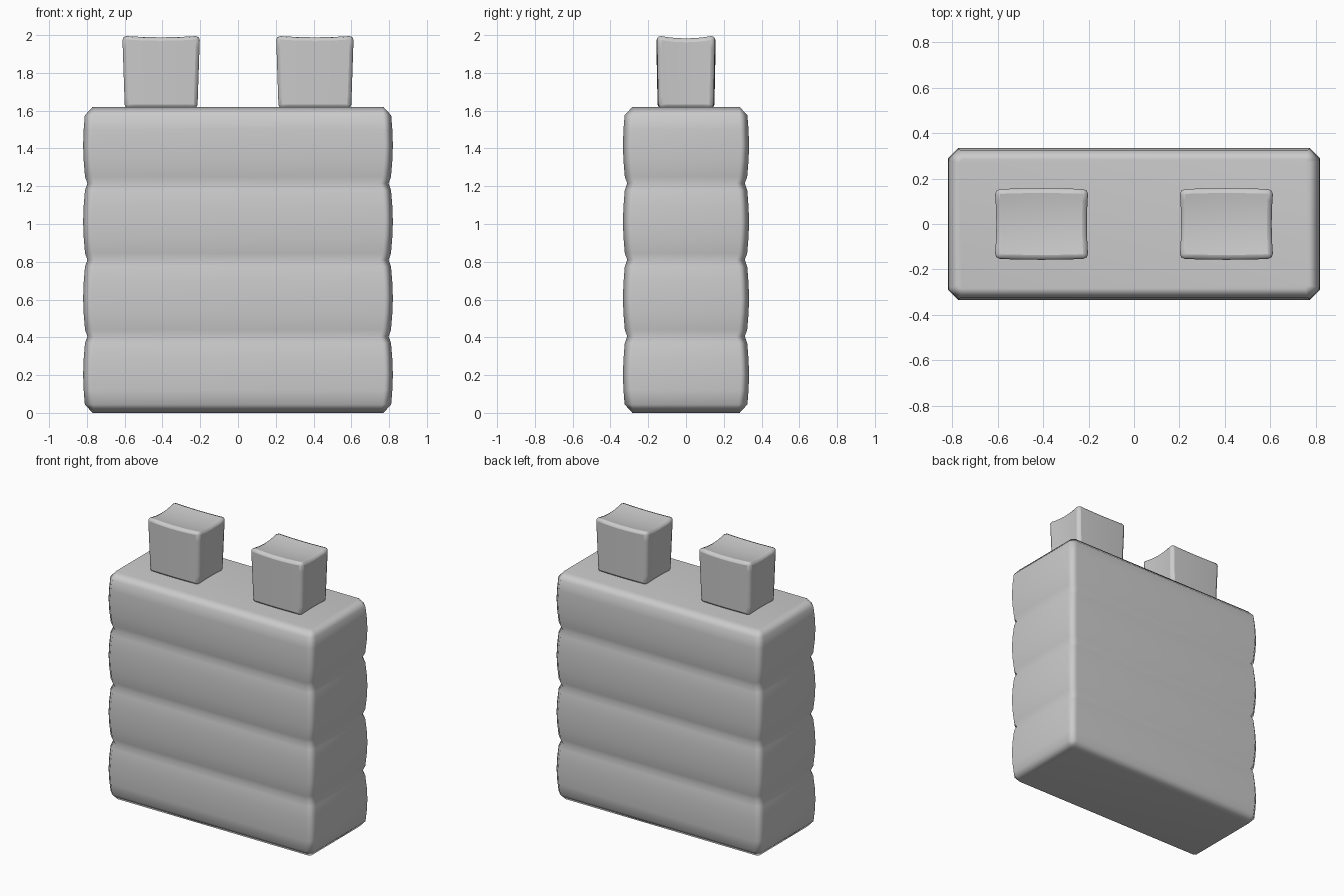
import bpy, bmesh

if "Cube" in bpy.data.objects:
    bpy.data.objects.remove(bpy.data.objects["Cube"])

SEG = 0.405          # height of one padded layer
LAYERS = 4
TOP = SEG * LAYERS


def finish(bm, name, angle):
    bmesh.ops.recalc_face_normals(bm, faces=bm.faces)
    mesh = bpy.data.meshes.new(name)
    bm.to_mesh(mesh)
    bm.free()
    obj = bpy.data.objects.new(name, mesh)
    bpy.context.collection.objects.link(obj)
    bpy.ops.object.select_all(action='DESELECT')
    obj.select_set(True)
    bpy.context.view_layer.objects.active = obj
    bpy.ops.object.shade_smooth_by_angle(angle=angle)
    return obj


def ring(bm, z, hx, hy, c):
    # rectangle with chamfered corners
    pts = [(hx, hy - c), (hx - c, hy), (c - hx, hy), (-hx, hy - c),
           (-hx, c - hy), (c - hx, -hy), (hx - c, -hy), (hx, c - hy)]
    return [bm.verts.new((x, y, z)) for x, y in pts]


# Body: stacked bulging layers, lofted from (height, inset) rings
profile = [(0, 0.05), (0.045, 0.009)]
for i in range(LAYERS):
    z = i * SEG
    if i:
        profile += [(z, 0.023), (z + 0.035, 0.01)]
    profile += [(z + 0.12, 0.003), (z + SEG / 2, 0), (z + SEG - 0.12, 0.003)]
    if i < LAYERS - 1:
        profile.append((z + SEG - 0.035, 0.01))
profile += [(TOP - 0.045, 0.009), (TOP, 0.05)]

bm = bmesh.new()
rings = [ring(bm, z, 0.82 - d, 0.334 - d, 0.045 if 0 < z < TOP else 0.015)
         for z, d in profile]
for a, b in zip(rings, rings[1:]):
    for k in range(8):
        bm.faces.new((a[k], a[(k + 1) % 8], b[(k + 1) % 8], b[k]))
bm.faces.new(rings[0])
bm.faces.new(rings[-1])
body = finish(bm, "layered_body", 1.0)
weighted = body.modifiers.new("soft_normals", 'WEIGHTED_NORMAL')
weighted.keep_sharp = True


# Pegs: slightly flared, soft blocks with a dished top
def make_peg(name, cx):
    bm = bmesh.new()
    bmesh.ops.create_cube(bm, size=2)
    bmesh.ops.subdivide_edges(bm, edges=bm.edges[:], cuts=5, use_grid_fill=True)
    base, top = TOP - 0.01, 2.0
    for v in bm.verts:
        x, y, z = v.co
        t = (z + 1) / 2
        hx = 0.194 + 0.013 * t - 0.007 * (1 - y * y)
        hy = 0.145 + 0.008 * t + 0.005 * (1 - x * x)
        dip = 0.008 * (1 - x * x) + 0.016 * (1 - y * y)
        v.co = (cx + x * hx, y * hy, base + (top - base) * t - dip * t)
    obj = finish(bm, name, 1.2)
    bevel = obj.modifiers.new("rounded_edges", 'BEVEL')
    bevel.width = 0.022
    bevel.segments = 2
    bevel.limit_method = 'ANGLE'
    bevel.angle_limit = 0.8
    # shading split must follow the bevel
    obj.modifiers.move(len(obj.modifiers) - 1, 0)


for side, name in ((-1, "left_peg"), (1, "right_peg")):
    make_peg(name, side * 0.407)
